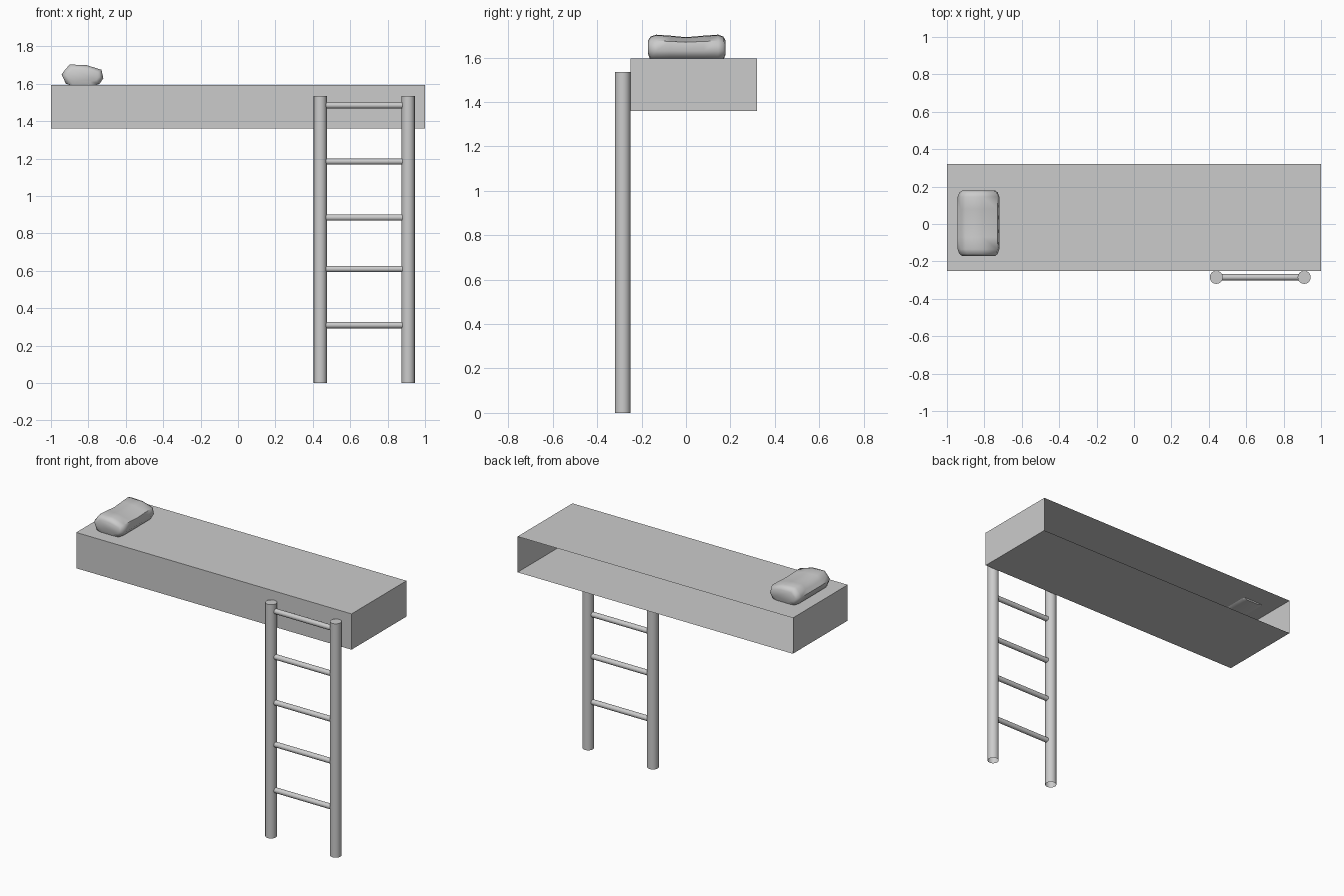
import bpy, bmesh, math

if "Cube" in bpy.data.objects:
    bpy.data.objects.remove(bpy.data.objects["Cube"])


def make(name, verts, faces, smooth=None):
    me = bpy.data.meshes.new(name)
    me.from_pydata(verts, [], faces)
    ob = bpy.data.objects.new(name, me)
    bpy.context.collection.objects.link(ob)
    if smooth:
        bpy.ops.object.select_all(action='DESELECT')
        ob.select_set(True)
        bpy.context.view_layer.objects.active = ob
        bpy.ops.object.shade_smooth_by_angle(angle=math.radians(smooth))
    return ob


def recalc(ob):
    bm = bmesh.new()
    bm.from_mesh(ob.data)
    bmesh.ops.recalc_face_normals(bm, faces=bm.faces)
    bm.to_mesh(ob.data)
    bm.free()


# bed box: open along the back
x, y0, y1, z0, z1 = 1.0, -0.25, 0.32, 1.36, 1.595
corners = [(-x, y0, z0), (x, y0, z0), (x, y1, z0), (-x, y1, z0),
           (-x, y0, z1), (x, y0, z1), (x, y1, z1), (-x, y1, z1)]
make("bed_box", corners, [(0, 3, 2, 1), (4, 5, 6, 7), (0, 1, 5, 4),
                          (1, 2, 6, 5), (3, 0, 4, 7)])

# ladder posts: capped on top, open at the foot
LY, N = -0.285, 24
ring = [(math.cos(2 * math.pi * i / N), math.sin(2 * math.pi * i / N)) for i in range(N)]
sides = [(i, (i + 1) % N, N + (i + 1) % N, N + i) for i in range(N)]
posts = {"left": 0.44, "right": 0.91}
for side, px in posts.items():
    v = [(px + 0.035 * c, LY + 0.035 * s, z) for z in (0, 1.535) for c, s in ring]
    make("ladder_post_" + side, v, sides + [tuple(range(N, 2 * N))], 40)

# ladder rungs: open tubes ending in the post surfaces
for k, z in enumerate((0.31, 0.61, 0.885, 1.185, 1.485)):
    v = [(rx, LY + 0.017 * c, z + 0.017 * s) for rx in (0.471, 0.879) for c, s in ring]
    make(f"ladder_rung_{k + 1}", v, sides, 40)

# pillow: lofted cross-sections along y, sagging in the middle
section = [(-0.92, 1.600), (-0.88, 1.587), (-0.78, 1.587), (-0.74, 1.600), (-0.72, 1.63),
           (-0.73, 1.675), (-0.81, 1.70), (-0.90, 1.703), (-0.925, 1.675), (-0.943, 1.65)]
cx, cz, M = -0.83, 1.645, len(section)
stations = [(-0.17, 0.80, 0.55), (-0.16, 0.92, 0.85), (-0.135, 1, 1), (-0.07, 1, 0.92),
            (0.0, 1, 0.80), (0.08, 1, 0.92), (0.145, 1, 1), (0.168, 0.92, 0.85), (0.178, 0.80, 0.55)]
verts = []
for y, sx, sz in stations:
    for px, pz in section:
        low = 1 if pz < cz and sz > 0.75 else sz      # keep the underside level
        verts.append((cx + (px - cx) * sx, y, cz + (pz - cz) * low))
faces = [(r * M + i, r * M + (i + 1) % M, (r + 1) * M + (i + 1) % M, (r + 1) * M + i)
         for r in range(len(stations) - 1) for i in range(M)]
faces += [tuple(range(M)), tuple(range(len(verts) - M, len(verts)))]
pillow = make("pillow", verts, faces)
recalc(pillow)
bpy.ops.object.select_all(action='DESELECT')
pillow.select_set(True)
bpy.context.view_layer.objects.active = pillow
bpy.ops.object.shade_smooth_by_angle(angle=math.radians(60))
